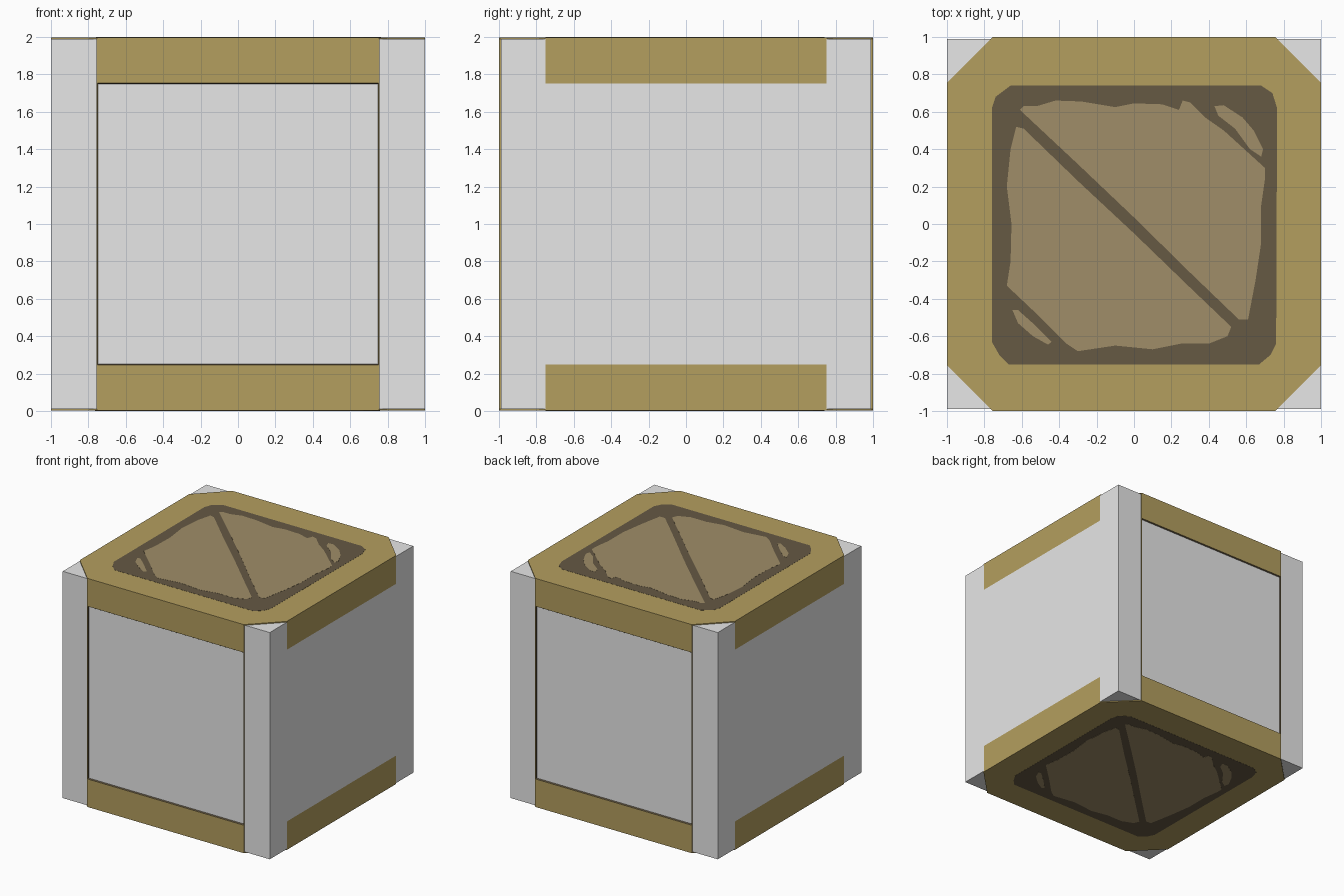
import bpy, bmesh

if "Cube" in bpy.data.objects:
    bpy.data.objects.remove(bpy.data.objects["Cube"])


def material(name, rgb):
    m = bpy.data.materials.new(name)
    m.diffuse_color = (*rgb, 1)
    m.use_nodes = True
    m.node_tree.nodes["Principled BSDF"].inputs["Base Color"].default_value = m.diffuse_color
    return m


GREY = material("light grey", (0.8, 0.8, 0.8))
TAN = material("tan", (0.455, 0.343, 0.114))
DARK = material("dark brown", (0.132, 0.10, 0.057))
LIGHT = material("pale brown", (0.349, 0.268, 0.138))


def finish(bm, name, mats):
    bmesh.ops.recalc_face_normals(bm, faces=bm.faces[:])
    me = bpy.data.meshes.new(name)
    bm.to_mesh(me)
    bm.free()
    for m in mats:
        me.materials.append(m)
    ob = bpy.data.objects.new(name, me)
    bpy.context.collection.objects.link(ob)
    return ob


# Crate body: grey box with tan bands painted on the left and right sides
bm = bmesh.new()
bmesh.ops.create_cube(bm, size=1)
for v in bm.verts:
    v.co = (v.co.x * 2, v.co.y * 1.98, v.co.z * 1.98 + 1)
for co, no in (((0, -.75, 0), (0, 1, 0)), ((0, .75, 0), (0, 1, 0)),
               ((0, 0, .25), (0, 0, 1)), ((0, 0, 1.75), (0, 0, 1))):
    bmesh.ops.bisect_plane(bm, geom=bm.verts[:] + bm.edges[:] + bm.faces[:],
                           plane_co=co, plane_no=no)
for f in bm.faces:
    f.normal_update()
    c = f.calc_center_median()
    if abs(f.normal.x) > .9 and abs(c.y) < .75 and abs(c.z - 1) > .75:
        f.material_index = 1
finish(bm, "crate_body", (GREY, TAN))


# Front and back frames: thin raised border with dark inner walls
def frame(name, side):
    bm = bmesh.new()

    def ring(hx, hz, y):
        return [bm.verts.new((sx * hx, side * y, 1 + sz * hz))
                for sx, sz in ((-1, -1), (1, -1), (1, 1), (-1, 1))]

    rings = [ring(.757, .99, .99), ring(.757, .99, 1),
             ring(.751, .754, 1), ring(.748, .748, .99)]
    for k in range(4):
        a, b = rings[k], rings[(k + 1) % 4]
        for i in range(4):
            j = (i + 1) % 4
            f = bm.faces.new((a[i], a[j], b[j], b[i]))
            f.material_index = 1 if k == 2 else 0
    finish(bm, name, (TAN, DARK))


frame("front_frame", -1)
frame("back_frame", 1)


# Flat plate from an outline; the bottom copy is turned over about the y axis
def plate(name, pts, z0, z1, mat, under):
    bm = bmesh.new()
    f = bm.faces.new([bm.verts.new((x, y, z0)) for x, y in pts])
    up = bmesh.ops.extrude_face_region(bm, geom=[f])["geom"]
    for v in up:
        if isinstance(v, bmesh.types.BMVert):
            v.co.z = z1
    if under:
        for v in bm.verts:
            v.co = (-v.co.x, v.co.y, 2 - v.co.z)
    finish(bm, name, (mat,))


C = .755
octagon = [(1, -C), (1, C), (C, 1), (-C, 1), (-1, C), (-1, -C), (-C, -1), (C, -1)]
recess = [(-.76, .62), (-.74, .68), (-.66, .74), (.68, .74), (.74, .70), (.765, .62),
          (.76, -.64), (.73, -.70), (.67, -.75), (-.67, -.75), (-.72, -.70), (-.76, -.63)]
upper = [(-.61, .61), (-.59, .63), (-.52, .63), (-.42, .66), (-.28, .655), (-.1, .625),
         (0, .645), (.15, .64), (.24, .61), (.26, .66), (.30, .65), (.38, .57),
         (.48, .50), (.70, .30), (.70, .24), (.68, .1), (.68, -.1), (.65, -.3),
         (.61, -.51), (.56, -.51), (.3, -.26), (0, .035), (-.3, .32)]
lower = [(-.63, .52), (-.59, .51), (-.3, .23), (0, -.05), (.3, -.34), (.52, -.55),
         (.50, -.60), (.40, -.64), (.25, -.64), (.1, -.67), (-.1, -.65), (-.3, -.68),
         (-.36, -.64), (-.5, -.5), (-.68, -.33), (-.66, -.2), (-.655, 0), (-.68, .2),
         (-.66, .4)]
big_spot = [(.43, .63), (.48, .635), (.58, .57), (.64, .50), (.69, .40), (.68, .36),
            (.62, .40), (.54, .51), (.45, .58)]
small_spot = [(-.65, -.46), (-.62, -.46), (-.53, -.54), (-.44, -.63), (-.46, -.645),
              (-.54, -.60), (-.62, -.53)]

# Lid and base: octagon, dark field, pale patches
for label, under in (("lid", False), ("base", True)):
    plate(label + "_octagon", octagon, 1.99, 1.998, TAN, under)
    plate(label + "_dark_field", recess, 1.997, 1.999, DARK, under)
    for part, pts in (("upper_patch", upper), ("lower_patch", lower),
                      ("big_spot", big_spot), ("small_spot", small_spot)):
        plate(label + "_" + part, pts, 1.998, 2.0, LIGHT, under)
